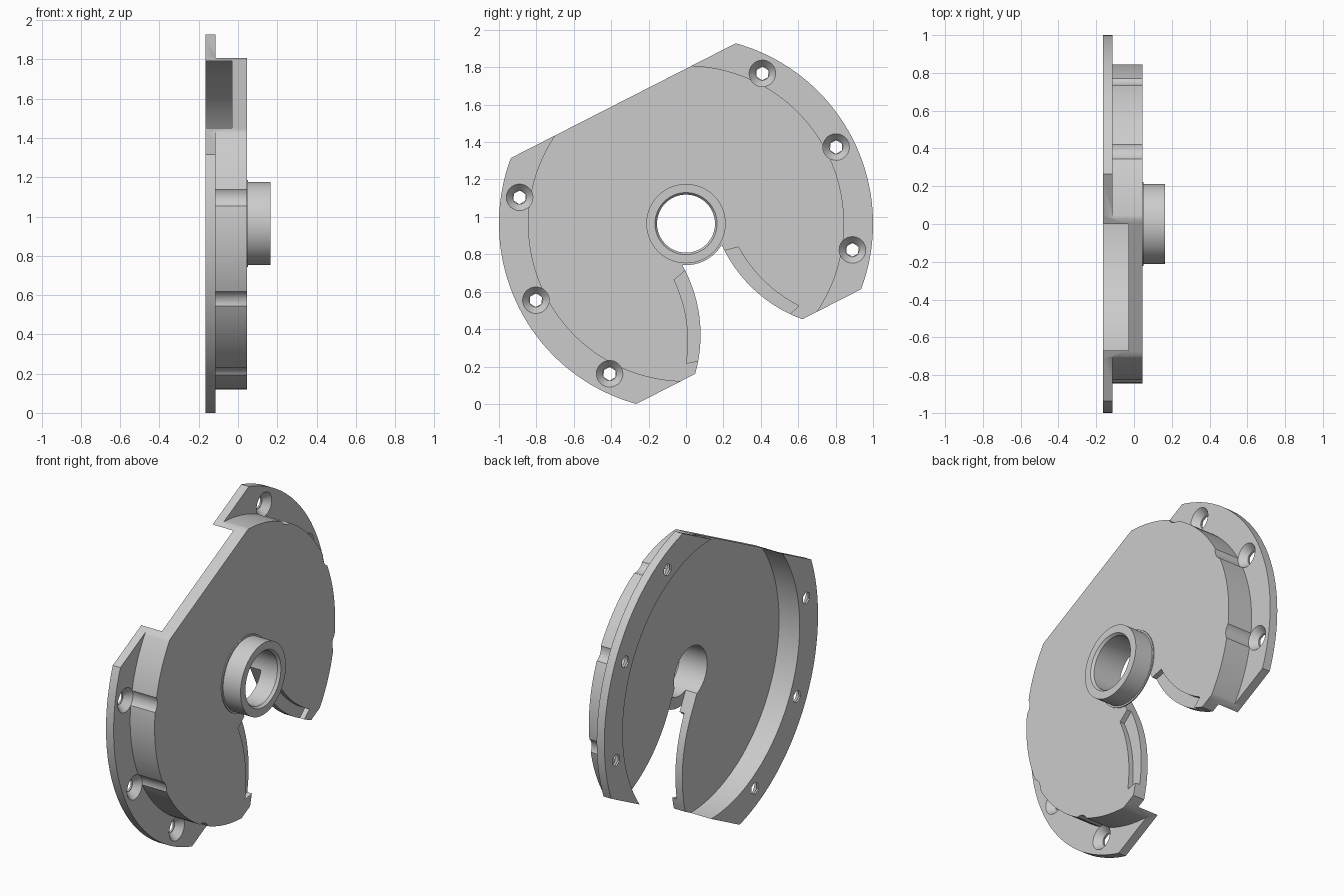
import bpy, bmesh, math
from mathutils import Matrix

if "Cube" in bpy.data.objects:
    bpy.data.objects.remove(bpy.data.objects["Cube"])

TILT = math.radians(27.03)
LIFT = 0.964
FLAT = 0.738          # distance of the two flat edges from the axis
HOLE_CIRCLE = 0.901

grey = bpy.data.materials.new("plain grey")
grey.use_nodes = True
grey.diffuse_color = (0.6, 0.6, 0.6, 1)
grey.node_tree.nodes["Principled BSDF"].inputs["Base Color"].default_value = (0.6, 0.6, 0.6, 1)


def finish_mesh(bm, name):
    bmesh.ops.remove_doubles(bm, verts=bm.verts, dist=1e-5)
    bmesh.ops.recalc_face_normals(bm, faces=bm.faces)
    mesh = bpy.data.meshes.new(name)
    bm.to_mesh(mesh)
    bm.free()
    mesh.materials.append(grey)
    obj = bpy.data.objects.new(name, mesh)
    bpy.context.collection.objects.link(obj)
    return obj


def lathe(name, profile, steps, closed=True):
    """Revolve (radius, x) points around the x axis."""
    bm = bmesh.new()
    verts = [bm.verts.new((x, 0, r)) for r, x in profile]
    pairs = list(zip(verts, verts[1:]))
    if closed:
        pairs.append((verts[-1], verts[0]))
    edges = [bm.edges.new(p) for p in pairs]
    bmesh.ops.spin(bm, geom=verts + edges, cent=(0, 0, 0), axis=(1, 0, 0),
                   angle=math.tau, steps=steps)
    return finish_mesh(bm, name)


def prism(name, outline, x0, x1):
    """Extrude a (y, z) outline along x."""
    bm = bmesh.new()
    face = bm.faces.new([bm.verts.new((x0, y, z)) for y, z in outline])
    made = bmesh.ops.extrude_face_region(bm, geom=[face])["geom"]
    bmesh.ops.translate(bm, vec=(x1 - x0, 0, 0),
                        verts=[v for v in made if isinstance(v, bmesh.types.BMVert)])
    return finish_mesh(bm, name)


def cut(target, cutter):
    cutter.hide_render = True
    mod = target.modifiers.new("cut", "BOOLEAN")
    mod.operation = "DIFFERENCE"
    mod.solver = "EXACT"
    mod.object = cutter
    bpy.context.view_layer.objects.active = target
    bpy.ops.object.modifier_apply(modifier=mod.name)
    bpy.data.objects.remove(cutter)


def slot_half_width(d):
    bend = 0.76
    return 0.118 + bend - math.sqrt(bend ** 2 - max(d - 0.22, 0) ** 2)


def span(a, b, n):
    return [a + (b - a) * i / n for i in range(n + 1)]


# Hollow housing with a thin rim wall and an outer flange
housing = lathe("housing", [(0.155, -0.03), (0.828, -0.03), (0.828, -0.165), (1, -0.165),
                            (1, -0.115), (0.845, -0.115), (0.845, 0.045), (0.155, 0.045)], 144)

# Two parallel flat edges
for side in (1, -1):
    near, far = FLAT * side, 1.2 * side
    cut(housing, prism("flat_cutter", [(-1.2, near), (1.2, near), (1.2, far), (-1.2, far)], -0.3, 0.3))

# Flared slot from the bore to the lower flat
right_edge = [(slot_half_width(d), -d) for d in [0] + span(0.2, 0.8, 24)]
left_edge = [(-y, z) for y, z in reversed(right_edge)]
cut(housing, prism("slot_cutter", right_edge + left_edge, -0.3, 0.2))

# Shallow ledges along both slot edges
for side in (1, -1):
    depths = span(0.215, 0.69, 20)
    inner = [(side * (slot_half_width(d) - 0.03), -d) for d in depths]
    outer = [(side * (slot_half_width(d) + 0.075), -d) for d in reversed(depths[1:-1])]
    cut(housing, prism("ledge_cutter", inner + outer, 0.015, 0.2))

# Countersunk hex holes, each with a scallop in the rim wall
for degrees in (-36, 0, 36, 144, 180, 216):
    a = math.radians(degrees)
    place = Matrix.Translation((0, HOLE_CIRCLE * math.cos(a), HOLE_CIRCLE * math.sin(a)))
    sink = lathe("countersink_cutter", [(0, -0.155), (0.037, -0.155), (0.071, -0.115),
                                        (0.071, 0.1), (0, 0.1)], 32, closed=False)
    hexagon = [(0.036 * math.cos(math.tau * i / 6), 0.036 * math.sin(math.tau * i / 6))
               for i in range(6)]
    for cutter in (sink, prism("hex_cutter", hexagon, -0.2, -0.14)):
        cutter.data.transform(place)
        cut(housing, cutter)

# Bearing collar with a low foot ring and a chamfered bore
collar = lathe("collar", [(0.155, 0.044), (0.222, 0.044), (0.222, 0.051), (0.212, 0.051),
                          (0.212, 0.165), (0.166, 0.165), (0.155, 0.15)], 96)

# Tilt, lift and shade
for obj in (housing, collar):
    obj.data.transform(Matrix.Translation((0, 0, LIFT)) @ Matrix.Rotation(TILT, 4, "X"))
    bpy.ops.object.select_all(action="DESELECT")
    obj.select_set(True)
    bpy.context.view_layer.objects.active = obj
    bpy.ops.object.shade_smooth_by_angle(angle=math.radians(30))
